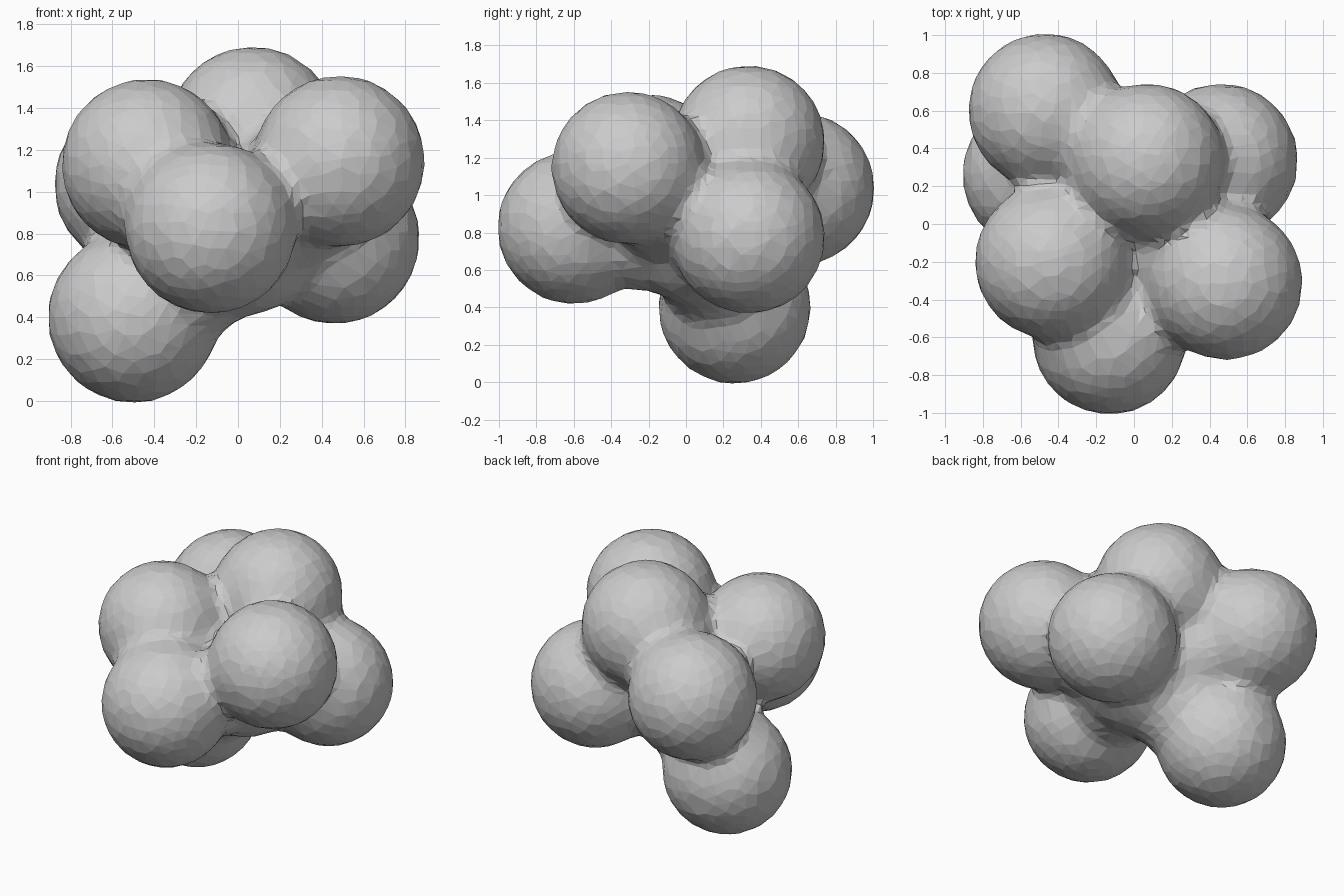
import bpy, bmesh
from mathutils import Matrix, Vector

if "Cube" in bpy.data.objects:
    bpy.data.objects.remove(bpy.data.objects["Cube"])

# Lobe centres of the ball cluster
R = 0.413
lobes = [
    (0.07, 0.335, 1.285),   # top
    (-0.435, -0.20, 1.13),  # front left
    (0.485, -0.31, 1.145),  # front right
    (-0.13, -0.60, 0.825),  # front low
    (-0.50, 0.26, 0.40),    # bottom left
    (0.46, 0.335, 0.775),   # back right
    (-0.47, 0.60, 1.035),   # back left
]
core = (0.0, 0.08, 0.81)

bm = bmesh.new()


def ball(center, radius):
    bmesh.ops.create_icosphere(bm, subdivisions=4, radius=radius,
                               matrix=Matrix.Translation(center))


for c in lobes:
    ball(c, R)
    # small fillet ball that webs each lobe to the core
    ball(Vector(c).lerp(Vector(core), 0.55), 0.33)
ball(core, 0.41)

me = bpy.data.meshes.new("ball_cluster")
bm.to_mesh(me)
bm.free()
cluster = bpy.data.objects.new("ball_cluster", me)
bpy.context.collection.objects.link(cluster)

# Fuse the balls, soften the creases, then reduce to irregular facets
fuse = cluster.modifiers.new("fuse", 'REMESH')
fuse.mode = 'VOXEL'
fuse.voxel_size = 0.045
soft = cluster.modifiers.new("soften", 'SMOOTH')
soft.factor = 0.5
soft.iterations = 10
facets = cluster.modifiers.new("facets", 'DECIMATE')
facets.ratio = 0.22
